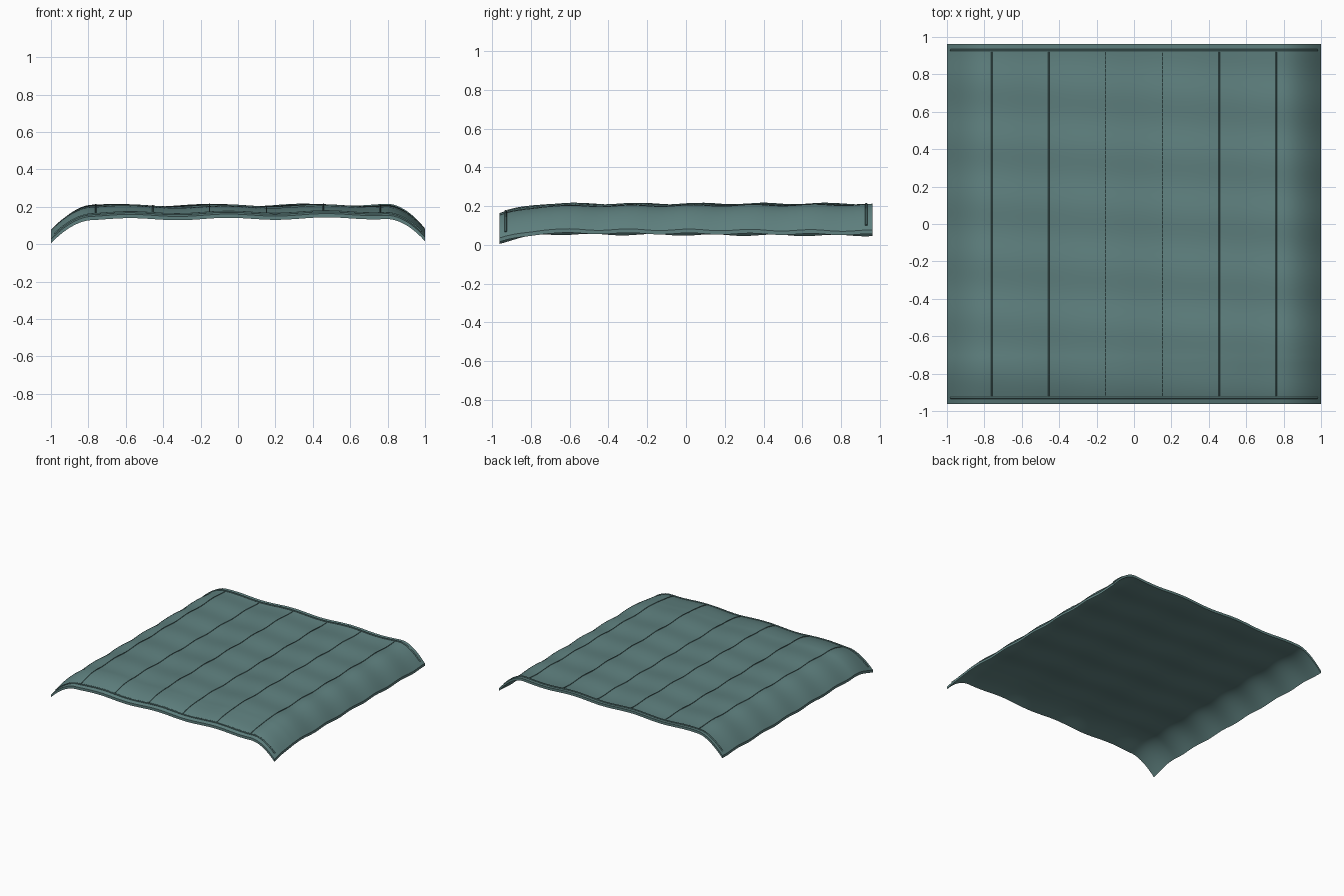
import bpy, math

if "Cube" in bpy.data.objects:
    bpy.data.objects.remove(bpy.data.objects["Cube"])

HX, HY, THICK = 1.0, 0.963, 0.02


def height(x, y):
    """Top surface of the quilt: gentle ripples, drooping sides and foot."""
    z = 0.204
    z += 0.006 * math.cos(12 * (x + 0.12) + 0.8 * y)
    z += 0.004 * math.sin(20 * y + 1.2 * x)
    side = max(0.0, (abs(x) - 0.79) / 0.21)
    foot = max(0.0, (-y - 0.72) / 0.243)
    return z - 0.13 * side ** 1.8 - 0.047 * foot ** 1.4


mat = bpy.data.materials.new("teal_fabric")
mat.diffuse_color = (0.115, 0.22, 0.215, 1)
mat.use_nodes = True
mat.node_tree.nodes["Principled BSDF"].inputs["Base Color"].default_value = mat.diffuse_color
thread = bpy.data.materials.new("seam_thread")
thread.diffuse_color = (0.09, 0.18, 0.175, 1)
thread.use_nodes = True
thread.node_tree.nodes["Principled BSDF"].inputs["Base Color"].default_value = thread.diffuse_color


def add_object(name, data, material):
    ob = bpy.data.objects.new(name, data)
    bpy.context.collection.objects.link(ob)
    data.materials.append(material)
    return ob


# Quilted sheet
NX, NY = 96, 96
verts = []
for j in range(NY + 1):
    for i in range(NX + 1):
        x, y = HX * (2 * i / NX - 1), HY * (2 * j / NY - 1)
        verts.append((x, y, height(x, y)))
W = NX + 1
faces = [(j * W + i, j * W + i + 1, (j + 1) * W + i + 1, (j + 1) * W + i)
         for j in range(NY) for i in range(NX)]
mesh = bpy.data.meshes.new("quilt")
mesh.from_pydata(verts, [], faces)
# Underside is dropped straight down so the outline stays square
n = len(verts)
under = [(x, y, z - THICK) for x, y, z in verts]
border = ([i for i in range(W)] + [j * W + NX for j in range(1, NY + 1)]
          + [NY * W + i for i in range(NX - 1, -1, -1)]
          + [j * W for j in range(NY - 1, 0, -1)])
bottom = [tuple(n + k for k in reversed(f)) for f in faces]
rim = [(b, a, a + n, b + n) for a, b in zip(border, border[1:] + border[:1])]
mesh.clear_geometry()
mesh.from_pydata(verts + under, [], faces + bottom + rim)
quilt = add_object("quilt", mesh, mat)
bpy.context.view_layer.objects.active = quilt
quilt.select_set(True)
bpy.ops.object.shade_smooth_by_angle(angle=math.radians(40))


# Stitched seams and hems laid on the surface
def stitch(name, start, end, radius):
    cu = bpy.data.curves.new(name, 'CURVE')
    cu.dimensions = '3D'
    cu.bevel_depth = radius
    cu.bevel_resolution = 1
    cu.use_fill_caps = True
    sp = cu.splines.new('POLY')
    steps = 80
    sp.points.add(steps)
    for k, p in enumerate(sp.points):
        t = k / steps
        x = start[0] + (end[0] - start[0]) * t
        y = start[1] + (end[1] - start[1]) * t
        p.co = (x, y, height(x, y) + 0.001, 1)
    add_object(name, cu, thread)


for k in range(6):
    sx = -0.76 + 0.304 * k
    stitch(f"seam_{k + 1}", (sx, -0.92), (sx, 0.92), 0.0035)
for name, hy in (("front_hem", -0.93), ("back_hem", 0.93)):
    stitch(name, (-0.98, hy), (0.98, hy), 0.006)
